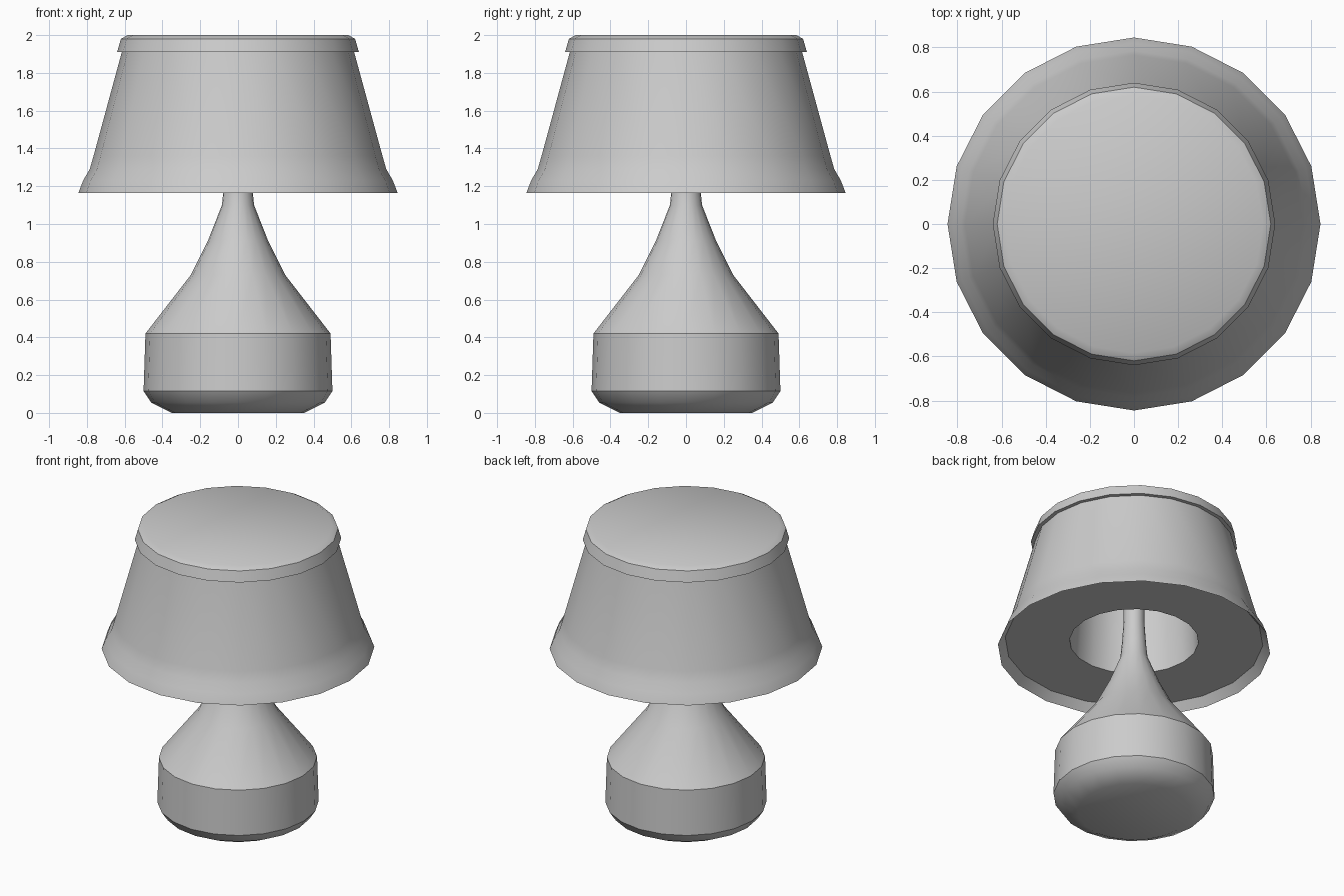
import bpy
import bmesh
from math import cos, sin, tau, radians

SIDES = 20

cube = bpy.data.objects.get("Cube")
if cube:
    bpy.data.objects.remove(cube, do_unlink=True)

# Single plain grey for the whole lamp
grey = bpy.data.materials.new("plain grey")
grey.use_nodes = True
colour = (0.6, 0.6, 0.6, 1)
grey.diffuse_color = colour
grey.node_tree.nodes["Principled BSDF"].inputs["Base Color"].default_value = colour


def lathe(name, profile):
    """Turn a (radius, height) profile around z and close both ends with discs."""
    bm = bmesh.new()
    rings = [[bm.verts.new((r * cos(tau * i / SIDES), r * sin(tau * i / SIDES), z))
              for i in range(SIDES)] for r, z in profile]
    for low, high in zip(rings, rings[1:]):
        for i in range(SIDES):
            j = (i + 1) % SIDES
            bm.faces.new((low[i], low[j], high[j], high[i]))
    bm.faces.new(rings[0])
    bm.faces.new(rings[-1])
    bmesh.ops.recalc_face_normals(bm, faces=bm.faces)
    mesh = bpy.data.meshes.new(name)
    bm.to_mesh(mesh)
    bm.free()
    mesh.materials.append(grey)
    obj = bpy.data.objects.new(name, mesh)
    bpy.context.collection.objects.link(obj)
    bpy.ops.object.select_all(action='DESELECT')
    obj.select_set(True)
    bpy.context.view_layer.objects.active = obj
    bpy.ops.object.shade_smooth_by_angle(angle=radians(32))
    return obj


# Rounded foot, drum, flared neck and stem running up into the shade
lathe("base_and_stem", [
    (0.35, 0), (0.46, 0.055), (0.5, 0.115), (0.49, 0.42), (0.25, 0.73),
    (0.16, 0.91), (0.085, 1.1), (0.075, 1.2), (0.065, 1.35), (0.065, 1.88)])

# Shade: outer wall, flared rim, recessed underside and inner well
lathe("shade", [
    (0.61, 1.94), (0.615, 1.91), (0.765, 1.36), (0.785, 1.29), (0.82, 1.23),
    (0.845, 1.165), (0.8, 1.22), (0.4, 1.22), (0.36, 1.88)])

# Lid with a soft top edge and a small overhang
lathe("shade_cap", [(0.6, 1.91), (0.64, 1.91), (0.62, 1.98), (0.585, 2.0)])
